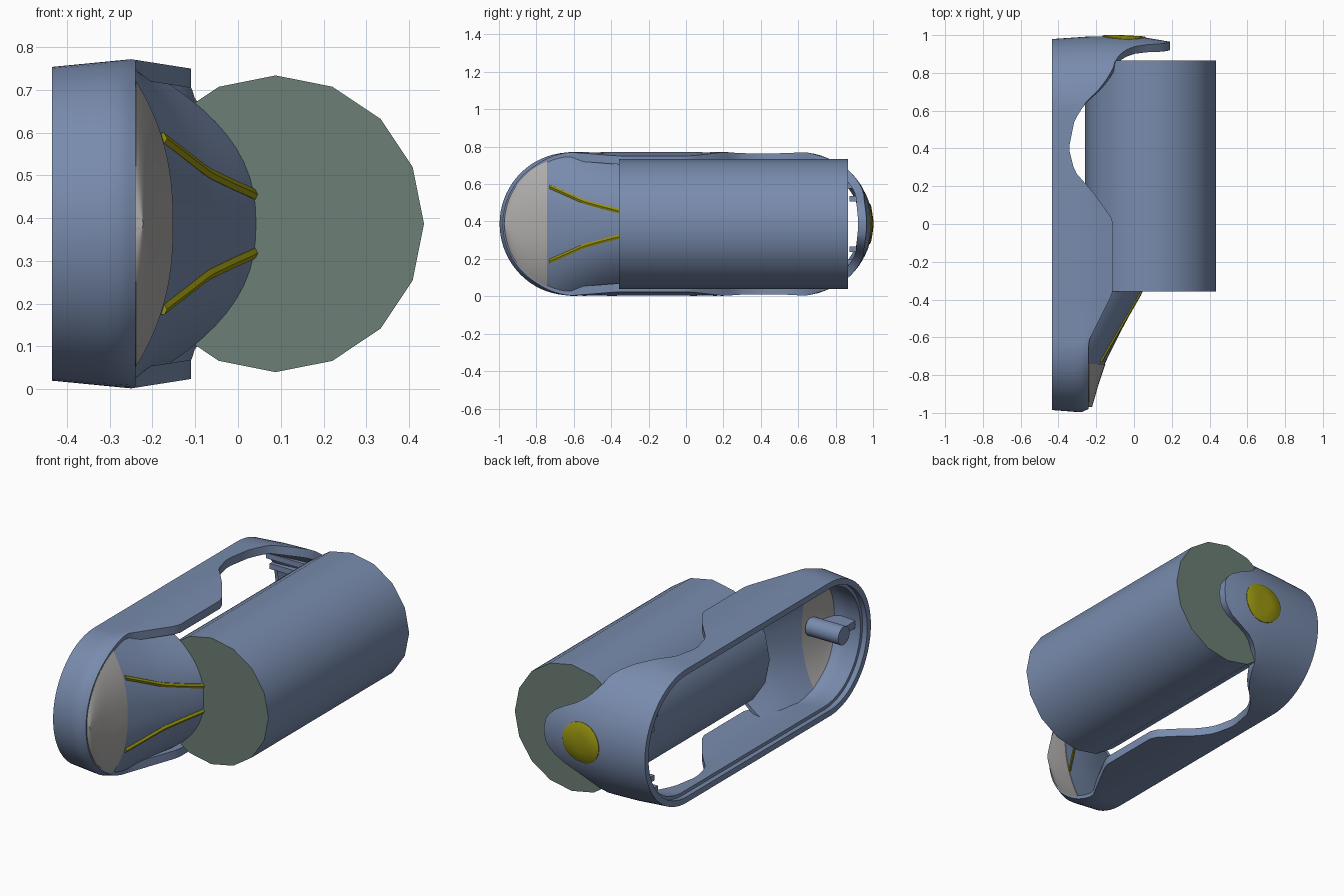
import bpy, bmesh, math
from mathutils import Vector

if "Cube" in bpy.data.objects:
    bpy.data.objects.remove(bpy.data.objects["Cube"])

ZC, R, YC, BACK = 0.387, 0.385, 0.612, -0.435


def material(name, rgb):
    m = bpy.data.materials.new(name)
    m.diffuse_color = (*rgb, 1)
    m.use_nodes = True
    m.node_tree.nodes["Principled BSDF"].inputs["Base Color"].default_value = m.diffuse_color
    return m


BLUE = material("blue_plastic", (0.19, 0.26, 0.42))
GREEN = material("green_cap", (0.15, 0.21, 0.18))
YELLOW = material("yellow_trim", (0.30, 0.28, 0.005))
GREY = material("grey_lens", (0.42, 0.41, 0.40))


def lerp_table(table, v):
    if v <= table[0][0]:
        return table[0][1]
    for (a, fa), (b, fb) in zip(table, table[1:]):
        if v <= b:
            return fa + (fb - fa) * (v - a) / (b - a)
    return table[-1][1]


def make(name, verts, faces, mat, angle=35):
    me = bpy.data.meshes.new(name)
    me.from_pydata([tuple(v) for v in verts], [], faces)
    bm = bmesh.new()
    bm.from_mesh(me)
    bmesh.ops.recalc_face_normals(bm, faces=bm.faces)
    bm.to_mesh(me)
    bm.free()
    ob = bpy.data.objects.new(name, me)
    bpy.context.collection.objects.link(ob)
    me.materials.append(mat)
    bpy.ops.object.select_all(action='DESELECT')
    ob.select_set(True)
    bpy.context.view_layer.objects.active = ob
    bpy.ops.object.shade_smooth_by_angle(angle=math.radians(angle))
    return ob


def grid_faces(n, m, wrap=False):
    k = 0 if wrap else 1
    return [(i * m + j, i * m + (j + 1) % m, (i + 1) % n * m + (j + 1) % m, (i + 1) % n * m + j)
            for i in range(n - k) for j in range(m - k)]


def box(name, lo, hi):
    v = [(x, y, z) for x in (lo[0], hi[0]) for y in (lo[1], hi[1]) for z in (lo[2], hi[2])]
    f = [(0, 1, 3, 2), (4, 6, 7, 5), (0, 4, 5, 1), (2, 3, 7, 6), (0, 2, 6, 4), (1, 5, 7, 3)]
    return make(name, v, f, BLUE)


def rod(name, r, x0, x1, axis, centre, sides, mat):
    # closed prism along x or y
    v = []
    for t in (x0, x1):
        for i in range(sides):
            a = 2 * math.pi * i / sides
            p, q = centre[0] + r * math.cos(a), centre[1] + r * math.sin(a)
            v.append((t, p, q) if axis == 'x' else (p, t, q))
    f = [(i, (i + 1) % sides, sides + (i + 1) % sides, sides + i) for i in range(sides)]
    f += [tuple(range(sides))[::-1], tuple(range(sides, 2 * sides))]
    return make(name, v, f, mat)


# Shell: rounded-end ring wall whose rim height varies around the loop
SIDE_RIM = [(-0.62, -0.24), (-0.36, -0.11), (0.02, -0.11), (0.16, -0.21), (0.28, -0.315),
            (0.40, -0.345), (0.55, -0.315), (0.65, -0.25), (0.72, -0.18), (0.79, -0.13), (0.82, -0.115)]
TAB_RIM = [(0, 0.19), (0.07, 0.18), (0.12, 0.15), (0.155, 0.09), (0.19, 0.01),
           (0.23, -0.05), (0.29, -0.10), (0.34, -0.115)]
SIDE_INSET = [(BACK, 0.018), (-0.25, 0.0), (-0.11, 0.022)]
TAB_INSET = [(BACK, 0.018), (-0.25, 0.005), (-0.1, 0.0), (0.05, 0.008), (0.19, 0.032)]
NOSE_INSET = [(BACK, 0.012), (-0.28, 0.0), (-0.24, 0.018)]


def rim(y, dz):
    return lerp_table(TAB_RIM, abs(dz)) if y > 0.82 else lerp_table(SIDE_RIM, y)


def inset(x, y):
    s = lerp_table(SIDE_INSET, x)
    k = max(0, min(1, (abs(y) - YC) / 0.2))
    return s + k * (lerp_table(TAB_INSET if y > 0 else NOSE_INSET, x) - s)


loop = []
for end in (1, -1):
    for i in range(37):
        a = math.pi * i / 36
        loop.append((end * (YC + R * math.sin(a)), end * R * math.cos(a),
                     end * math.sin(a), end * math.cos(a)))
    for i in range(1, 32):
        loop.append((end * (YC - 2 * YC * i / 32), -end * R, 0, -end))

T = (0, 0.3, 0.6, 0.8, 0.93, 1)
verts = []
for y, dz, ny, nz in loop:
    top = rim(y, dz)
    prof = [(BACK + t * (top - BACK), 0) for t in T]
    prof += [(x, 0.045) for x, _ in prof[:1:-1]]
    prof += [(BACK + 0.03, 0.05), (BACK + 0.03, 0.032), (BACK, 0.032)]
    for x, w in prof:
        d = inset(x, y) + w
        verts.append((x, y - ny * d, ZC + dz - nz * d))
make("shell_wall", verts, grid_faces(len(loop), len(prof), True), BLUE)

# Nose hood and front lens share one arched surface
PEAK = [(-1, -0.235), (-0.86, -0.195), (-0.74, -0.155), (-0.55, -0.06), (-0.36, 0.042)]


def half(y):
    d = max(0, -y - YC)
    return math.sqrt(max(0, R * R - d * d))


def hood_width(y):
    k = max(0, min(1, (y + 0.74) / 0.38))
    d = max(0, -y - YC)
    r = R - 0.026 + 0.018 * k
    return math.sqrt(max(1e-6, r * r - d * d))


def hood_x(y, dz):
    u = min(1, abs(dz) / hood_width(y))
    return -0.243 + (lerp_table(PEAK, y) + 0.243) * (1 - u ** 2.4)


def hood(name, ys, mat, lift=0.0):
    m = 33
    v = []
    for s in (lift, -0.03):
        for y in ys:
            for j in range(m):
                dz = hood_width(y) * math.sin(math.pi / 2 * (2 * j / (m - 1) - 1))
                v.append((hood_x(y, dz) + s, y, ZC + dz))
    n = len(ys)
    g = grid_faces(n, m)
    f = g + [tuple(i + n * m for i in q[::-1]) for q in g]
    edge = [j for j in range(m)] + [i * m + m - 1 for i in range(1, n)]
    edge += [(n - 1) * m + j for j in range(m - 2, -1, -1)] + [i * m for i in range(n - 2, 0, -1)]
    f += [(a, b, b + n * m, a + n * m) for a, b in zip(edge, edge[1:] + edge[:1])]
    make(name, v, f, mat)


y0 = -YC - R + 0.027
hood("front_lens", [y0 + (-0.742 - y0) * (i / 14) ** 2 for i in range(15)], GREY, 0.004)
hood("nose_hood", [-0.742 + 0.384 * i / 12 for i in range(13)], BLUE)

# Battery-like drum with coloured end faces
drum = rod("drum", 0.347, -0.357, 0.866, 'y', (0.088, ZC), 16, BLUE)
drum.data.materials.append(GREEN)
for p in drum.data.polygons:
    if len(p.vertices) > 4:
        p.material_index = 1

# Two yellow trim strips following the hood
STRIP = [(-0.73, 0.20), (-0.65, 0.165), (-0.55, 0.12), (-0.45, 0.092), (-0.355, 0.068)]
for side, label in ((1, "upper"), (-1, "lower")):
    v = []
    for i in range(17):
        y = -0.73 + 0.375 * i / 16
        dz = lerp_table(STRIP, y)
        for w, h in ((-0.012, -0.012), (-0.012, 0.004), (0, 0.01), (0.012, 0.004), (0.012, -0.012)):
            v.append((hood_x(y, dz) + h, y, ZC + side * (dz + w)))
    f = [(i * 5 + j, i * 5 + (j + 1) % 5, i * 5 + 5 + (j + 1) % 5, i * 5 + 5 + j)
         for i in range(16) for j in range(5)]
    f += [(0, 1, 2, 3, 4), (84, 83, 82, 81, 80)]
    make(label + "_trim_strip", v, f, YELLOW)

# Plain round badge curved onto the tail tab


def tail_y(x, dz):
    r = R - inset(x, 1)
    return YC + math.sqrt(r * r - dz * dz)


v, N = [], 32
for r, lift in ((0.0, 0.005), (0.05, 0.005), (0.108, 0.005), (0.113, 0.002), (0.113, -0.01)):
    for i in range(N):
        a = 2 * math.pi * i / N
        x, dz = -0.053 + r * math.cos(a), r * 0.98 * math.sin(a)
        v.append((x, tail_y(x, dz) + lift, ZC + dz))
f = [(0, N + i, N + (i + 1) % N) for i in range(N)]
f += [(k * N + i, k * N + (i + 1) % N, (k + 1) * N + (i + 1) % N, (k + 1) * N + i)
      for k in range(1, 4) for i in range(N)]
badge = make("tail_badge", v, f, YELLOW)
bm = bmesh.new()
bm.from_mesh(badge.data)
bmesh.ops.delete(bm, geom=[q for q in bm.verts if not q.link_faces], context='VERTS')
bm.to_mesh(badge.data)
bm.free()

# Inner screw post with web, and paired guide ribs at the tail
rod("screw_post", 0.05, -0.40, -0.20, 'x', (-0.80, ZC), 16, BLUE)
box("post_web", (-0.37, -0.95, ZC - 0.02), (-0.22, -0.83, ZC + 0.02))
for side, label in ((1, "upper"), (-1, "lower")):
    for k, (y, dz) in enumerate(((0.875, 0.12), (0.845, 0.19))):
        z1, z2 = sorted((ZC + side * dz, ZC + side * (dz + 0.03)))
        box(f"{label}_guide_rib_{k}", (-0.42, y, z1), (-0.13, y + 0.045, z2))
